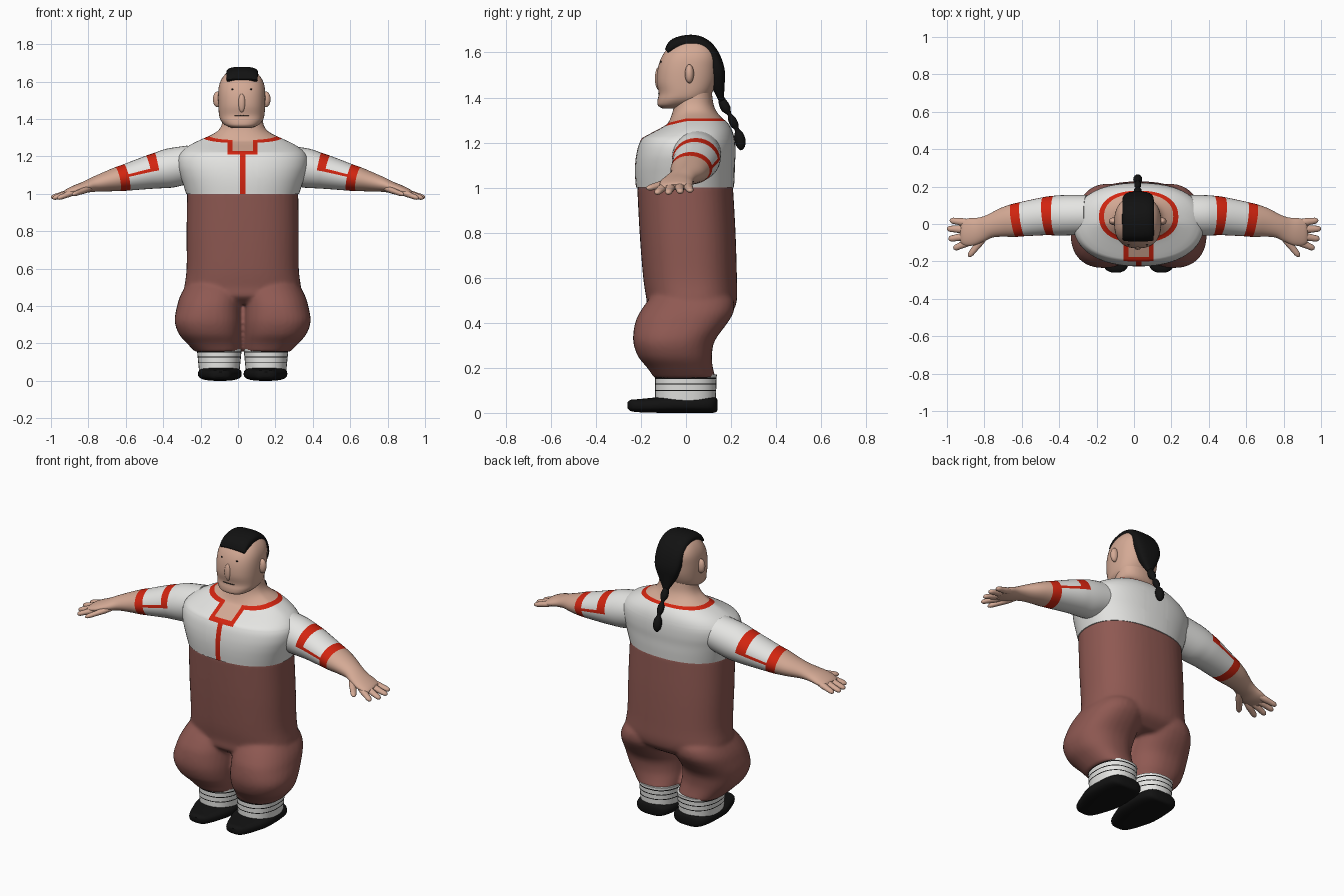
import bpy, bmesh, math
from mathutils import Vector

if "Cube" in bpy.data.objects:
    bpy.data.objects.remove(bpy.data.objects["Cube"])

CX = 0.025  # body centre line


def material(name, rgb):
    m = bpy.data.materials.new(name)
    m.diffuse_color = (*rgb, 1)
    m.use_nodes = True
    m.node_tree.nodes["Principled BSDF"].inputs["Base Color"].default_value = m.diffuse_color
    return m


SKIN = material("skin", (0.66, 0.40, 0.30))
WHITE = material("white_cloth", (0.78, 0.78, 0.76))
RED = material("red_trim", (0.65, 0.018, 0.005))
BROWN = material("brown_cloth", (0.275, 0.10, 0.085))
BLACK = material("black", (0.006, 0.006, 0.006))


def spow(v, p):
    return math.copysign(abs(v) ** p, v)


def loft(bm, keys, side=(1, 0, 0), axis=None, n=32, steps=4, e=2.0, mat=None):
    """Skin smoothed superellipse rings; a key is (x, y, z, side radius, other radius)."""
    rings = []
    for k in range(len(keys) - 1):
        p = [keys[max(0, min(len(keys) - 1, k + d))] for d in (-1, 0, 1, 2)]
        for s in range(steps):
            t = s / steps
            rings.append((k, [0.5 * (2*b + (c-a)*t + (2*a-5*b+4*c-d)*t*t + (3*b-a-3*c+d)*t**3)
                              for a, b, c, d in zip(*p)]))
    rings.append((len(keys) - 2, list(keys[-1])))
    cs = [Vector(r[:3]) for _, r in rings]
    loops = []
    for j, (k, r) in enumerate(rings):
        t = Vector(axis) if axis else cs[min(j + 1, len(cs) - 1)] - cs[max(j - 1, 0)]
        t.normalize()
        a = Vector(side)
        a = (a - t * a.dot(t)).normalized()
        b = t.cross(a)
        ra, rb = max(r[3], 0.001), max(r[4], 0.001)
        loops.append([bm.verts.new(cs[j]
                      + a * ra * spow(math.cos(2 * math.pi * i / n), 2 / e)
                      + b * rb * spow(math.sin(2 * math.pi * i / n), 2 / e)) for i in range(n)])
    for j in range(len(loops) - 1):
        for i in range(n):
            i2 = (i + 1) % n
            f = bm.faces.new((loops[j][i], loops[j][i2], loops[j+1][i2], loops[j+1][i]))
            f.material_index = mat(rings[j][0], i) if mat else 0
    for lp, k in ((loops[0][::-1], 0), (loops[-1], len(keys) - 2)):
        bm.faces.new(lp).material_index = mat(k, n // 2 + 1) if mat else 0


def ellipsoid(bm, c, r):
    res = bmesh.ops.create_uvsphere(bm, u_segments=20, v_segments=12, radius=1)
    for v in res["verts"]:
        v.co = Vector(c) + Vector(v.co[i] * r[i] for i in range(3))


def finish(name, bm, mats, angle=40):
    bmesh.ops.recalc_face_normals(bm, faces=bm.faces)
    me = bpy.data.meshes.new(name)
    bm.to_mesh(me)
    bm.free()
    for m in mats:
        me.materials.append(m)
    for p in me.polygons:
        p.use_smooth = True
    me.set_sharp_from_angle(angle=math.radians(angle))
    ob = bpy.data.objects.new(name, me)
    bpy.context.collection.objects.link(ob)
    return ob


def level(z, rx, yf, yb, cx=CX):
    """Horizontal section from half width and front/back limits."""
    return (cx, (yf + yb) / 2, z, rx, (yb - yf) / 2)


UP = (0, 0, 1)

# shirt with collar trim and neck
bm = bmesh.new()
keys = [level(*k) for k in (
    (1.00, .302, -.222, .213), (1.05, .318, -.226, .216), (1.10, .335, -.226, .217),
    (1.15, .348, -.22, .22), (1.20, .345, -.206, .218), (1.24, .312, -.18, .21),
    (1.27, .265, -.145, .197), (1.295, .212, -.10, .178), (1.307, .185, -.08, .162),
    (1.335, .135, -.065, .138), (1.37, .112, -.055, .122), (1.42, .105, -.05, .115))]
loft(bm, keys, axis=UP, n=64, e=2.3, mat=lambda k, i: 1 if k == 7 else 2 if k > 7 else 0)
for v in bm.verts:  # collar dips at the front
    if v.co.z > 1.22:
        v.co.z -= 0.25 * max(0, -v.co.y) * min(1, (v.co.z - 1.22) / 0.08)
cuts = [((CX + s * d, 0, 0), (1, 0, 0)) for d in (.015, .055, .08) for s in (-1, 1)]
cuts += [((0, 0, z), UP) for z in (1.21, 1.23)]
for co, no in cuts:
    bmesh.ops.bisect_plane(bm, geom=bm.verts[:] + bm.edges[:] + bm.faces[:],
                           plane_co=co, plane_no=no, dist=1e-5)
for f in bm.faces:  # front placket and neck opening
    c = f.calc_center_median()
    u = abs(c.x - CX)
    if c.y < -0.03 and f.material_index < 2 and f.normal.z > -0.9:
        if c.z > 1.21 and u < .08:
            f.material_index = 2 if u < .055 and c.z > 1.23 else 1
        elif c.z < 1.21 and u < .015:
            f.material_index = 1
finish("shirt_and_neck", bm, [WHITE, RED, SKIN])

# trousers: trunk and two legs fused
bm = bmesh.new()
loft(bm, [level(*k) for k in (
    (1.012, .297, -.217, .208), (.8, .300, -.206, .22), (.6, .300, -.19, .226),
    (.5, .312, -.175, .226), (.45, .31, -.17, .205), (.41, .25, -.12, .15))],
    axis=UP, n=48, e=2.4)
for s in (-1, 1):
    loft(bm, [level(z, rx, yf, yb, CX + s * d) for z, d, rx, yf, yb in (
        (.54, .14, .14, -.13, .18), (.50, .155, .155, -.168, .212), (.45, .17, .166, -.203, .212),
        (.40, .18, .171, -.226, .185), (.32, .187, .177, -.235, .128), (.25, .176, .165, -.213, .115),
        (.20, .154, .144, -.172, .12), (.155, .132, .122, -.142, .132))], axis=UP, e=2.3)
trousers = finish("trousers", bm, [BROWN])
rm = trousers.modifiers.new("fuse", 'REMESH')
rm.mode, rm.voxel_size, rm.use_smooth_shade = 'VOXEL', 0.01, True
sm = trousers.modifiers.new("soften", 'SMOOTH')
sm.factor, sm.iterations = 0.5, 6

# arms: sleeve with trim, forearm, palm and fingers
ARM = [(.25, .05, 1.16, .105, .10), (.36, .047, 1.138, .108, .105), (.425, .045, 1.125, .106, .097),
       (.475, .042, 1.115, .102, .09), (.595, .026, 1.088, .092, .072), (.645, .018, 1.078, .088, .065),
       (.70, .008, 1.066, .078, .054), (.77, -.012, 1.05, .062, .04), (.82, -.03, 1.035, .066, .031),
       (.87, -.042, 1.02, .074, .026), (.91, -.046, 1.008, .068, .019), (.925, -.046, 1.003, .05, .012)]
FINGERS = [((.88, .005, 1.012), (.985, .02, .985)), ((.89, -.03, 1.01), (1, -.025, .98)),
           ((.89, -.065, 1.01), (.992, -.08, .975)), ((.87, -.09, 1.012), (.965, -.132, .975)),
           ((.79, -.055, 1.03), (.885, -.175, .995))]


def sleeve_colour(k, i):
    if k >= 5:
        return 2
    trim = k == 4 or (k == 2 and i < 16) or (k == 3 and i in (0, 15))
    return 1 if trim else 0


for s, label in ((-1, "right"), (1, "left")):
    bm = bmesh.new()
    loft(bm, [(s * x, *r) for x, *r in ARM], side=(0, s, 0), mat=sleeve_colour)
    finish(label + "_arm", bm, [WHITE, RED, SKIN])
    bm = bmesh.new()
    for a, b in FINGERS:
        a, b = Vector(a), Vector(b)
        pts = [(a.lerp(b, t), r) for t, r in
               ((0, .018), (.3, .021), (.6, .018), (.85, .016), (.96, .010), (1, .003))]
        loft(bm, [(s * p.x, p.y, p.z, r, r * .8) for p, r in pts], side=(0, s, 0), n=12, steps=2)
    finish(label + "_fingers", bm, [SKIN])

# socks with stripes, and shoes
for s, label in ((-1, "right"), (1, "left")):
    bm = bmesh.new()
    zs = [.17, .157, .151, .130, .125, .102, .097, .05]
    loft(bm, [level(z, .108 + .1 * (z - .05), -.137, .132 + .04 * (z - .05), CX + s * .125) for z in zs],
         axis=UP, steps=1, e=2.3, mat=lambda k, i: k % 2)
    finish(label + "_sock", bm, [WHITE, BLACK])
    bm = bmesh.new()
    loft(bm, [(CX + s * .122, y, z, rx, rz) for y, z, rx, rz in (
        (.14, .035, .05, .022), (.13, .036, .08, .034), (.10, .037, .103, .037), (.03, .038, .115, .038),
        (-.08, .037, .115, .037), (-.15, .034, .095, .033), (-.21, .032, .072, .029),
        (-.245, .033, .052, .025), (-.26, .034, .022, .013))], axis=(0, -1, 0), e=2.8)
    finish(label + "_shoe", bm, [BLACK])

# head, nose and ears
HX = 0.02
bm = bmesh.new()
loft(bm, [level(*k, HX) for k in (
    (1.352, .05, -.105, -.02), (1.365, .085, -.125, .03), (1.39, .111, -.126, .09),
    (1.42, .121, -.121, .115), (1.47, .125, -.13, .135), (1.53, .126, -.125, .143),
    (1.58, .121, -.108, .145), (1.62, .104, -.08, .13), (1.65, .075, -.045, .10),
    (1.668, .03, 0, .05))], axis=UP, n=48, e=2.4)
ellipsoid(bm, (HX, -.122, 1.485), (.02, .016, .05))
for s in (-1, 1):
    ellipsoid(bm, (HX + s * .13, .015, 1.505), (.024, .02, .042))
finish("head", bm, [SKIN])

# eyes and mouth
bm = bmesh.new()
for s in (-1, 1):
    ellipsoid(bm, (HX + s * .05, -.11, 1.558), (.006, .004, .005))
ellipsoid(bm, (HX, -.116, 1.418), (.042, .008, .0025))
finish("eyes_and_mouth", bm, [BLACK])

# hair strip over the crown, and braid
bm = bmesh.new()
loft(bm, [(HX + .002, *k[:2], *k[2:]) for k in (
    (-.085, 1.605, .082, .012), (-.05, 1.632, .084, .03), (.02, 1.645, .085, .034),
    (.075, 1.63, .085, .034), (.115, 1.585, .085, .034), (.138, 1.52, .08, .034),
    (.142, 1.46, .058, .03), (.152, 1.41, .03, .018), (.16, 1.385, .014, .012))], e=2.8)
loft(bm, [(HX, y, z, r, r) for y, z, r in (
    (.155, 1.40, .012), (.165, 1.375, .02), (.178, 1.35, .021), (.193, 1.325, .009),
    (.203, 1.305, .017), (.215, 1.28, .018), (.226, 1.258, .010), (.234, 1.235, .021),
    (.241, 1.205, .024), (.244, 1.18, .017), (.245, 1.166, .004))], n=16)
finish("hair_and_braid", bm, [BLACK])
